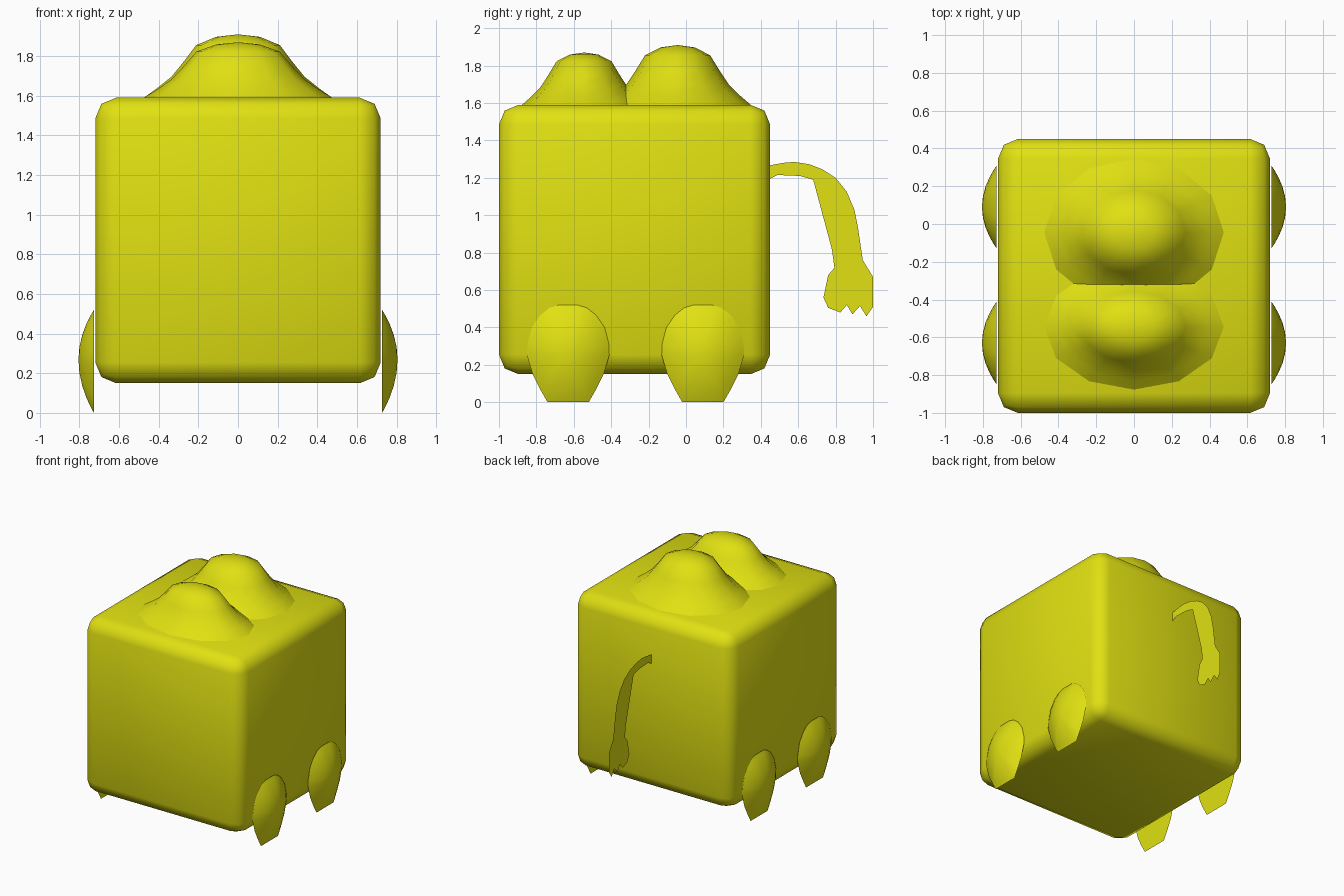
import bpy, bmesh, math

if "Cube" in bpy.data.objects:
    bpy.data.objects.remove(bpy.data.objects["Cube"])

yellow = bpy.data.materials.new("yellow")
yellow.diffuse_color = (0.75, 0.75, 0.006, 1)
yellow.use_nodes = True
yellow.node_tree.nodes["Principled BSDF"].inputs["Base Color"].default_value = yellow.diffuse_color


def finish(name, bm, angle=60):
    bmesh.ops.recalc_face_normals(bm, faces=bm.faces)
    me = bpy.data.meshes.new(name)
    bm.to_mesh(me)
    bm.free()
    me.materials.append(yellow)
    ob = bpy.data.objects.new(name, me)
    bpy.context.collection.objects.link(ob)
    bpy.ops.object.select_all(action='DESELECT')
    ob.select_set(True)
    bpy.context.view_layer.objects.active = ob
    bpy.ops.object.shade_smooth_by_angle(angle=math.radians(angle))
    return ob


def bridge(bm, a, b):
    n = len(a)
    for i in range(n):
        j = (i + 1) % n
        bm.faces.new((a[i], a[j], b[j], b[i]))


def fan(bm, ring, tip):
    for i in range(len(ring)):
        bm.faces.new((ring[i], ring[(i + 1) % len(ring)], tip))


# Body: cube with rounded edges
bm = bmesh.new()
bmesh.ops.create_cube(bm, size=1)
for v in bm.verts:
    v.co = (v.co.x * 1.44, v.co.y * 1.45 - 0.275, v.co.z * 1.44 + 0.87)
bmesh.ops.bevel(bm, geom=bm.edges[:], offset=0.105, segments=2,
                profile=0.5, affect='EDGES')
finish("body", bm)

# Humps: bell profile swept round an ellipse (radius, height fractions)
BELL = [(1, -0.01), (0.85, 0.15), (0.7, 0.33), (0.57, 0.57),
        (0.44, 0.83), (0.23, 0.96)]


def hump(name, y, ry, height):
    bm = bmesh.new()
    rings = []
    for r, h in BELL:
        rings.append([bm.verts.new((0.48 * r * math.cos(k * math.pi / 6),
                                    y + ry * r * math.sin(k * math.pi / 6),
                                    1.59 + h * height)) for k in range(12)])
    for a, b in zip(rings, rings[1:]):
        bridge(bm, a, b)
    fan(bm, rings[-1], bm.verts.new((0, y, 1.59 + height)))
    finish(name, bm)


hump("front_hump", -0.545, 0.335, 0.28)
hump("back_hump", -0.045, 0.395, 0.32)

# Feet: egg outline (half width, height) domed outwards, with a flat back
EGG = [(0.11, 0), (0.15, 0.07), (0.19, 0.15), (0.22, 0.25), (0.218, 0.31),
       (0.195, 0.4), (0.15, 0.465), (0.1, 0.505), (0.05, 0.52)]
OUTLINE = EGG + [(-w, z) for w, z in reversed(EGG)]


def foot(name, side, y):
    bm = bmesh.new()
    rings = []
    for r in (1, 0.88, 0.72, 0.5, 0.25):
        x = side * (0.727 + 0.078 * (1 - r * r))
        rings.append([bm.verts.new((x, y + w * r, 0.27 + (z - 0.27) * r))
                      for w, z in OUTLINE])
    for a, b in zip(rings, rings[1:]):
        bridge(bm, a, b)
    fan(bm, rings[-1], bm.verts.new((side * 0.805, y, 0.27)))
    bm.faces.new(rings[0])
    finish(name, bm, 35)


for label, side in (("left", -1), ("right", 1)):
    foot("front_foot_" + label, side, -0.63)
    foot("back_foot_" + label, side, 0.09)

# Tail: flat curved strip ending in a ragged tuft (y, z)
TAIL = [(0.44, 1.265), (0.52, 1.28), (0.58, 1.285), (0.66, 1.272),
        (0.73, 1.245), (0.80, 1.2), (0.86, 1.125), (0.9, 1.03),
        (0.92, 0.93), (0.945, 0.76), (1.0, 0.67), (1.0, 0.51),
        (0.965, 0.46), (0.93, 0.515), (0.89, 0.47), (0.86, 0.52),
        (0.825, 0.48), (0.805, 0.535), (0.76, 0.505), (0.735, 0.56),
        (0.76, 0.68), (0.83, 0.76), (0.84, 0.82), (0.835, 0.9),
        (0.82, 0.99), (0.785, 1.09), (0.735, 1.16), (0.68, 1.19),
        (0.61, 1.21), (0.49, 1.215), (0.44, 1.19)]
bm = bmesh.new()
bm.faces.new([bm.verts.new((0, y, z)) for y, z in TAIL])
bmesh.ops.triangulate(bm, faces=bm.faces[:])
finish("tail", bm)
